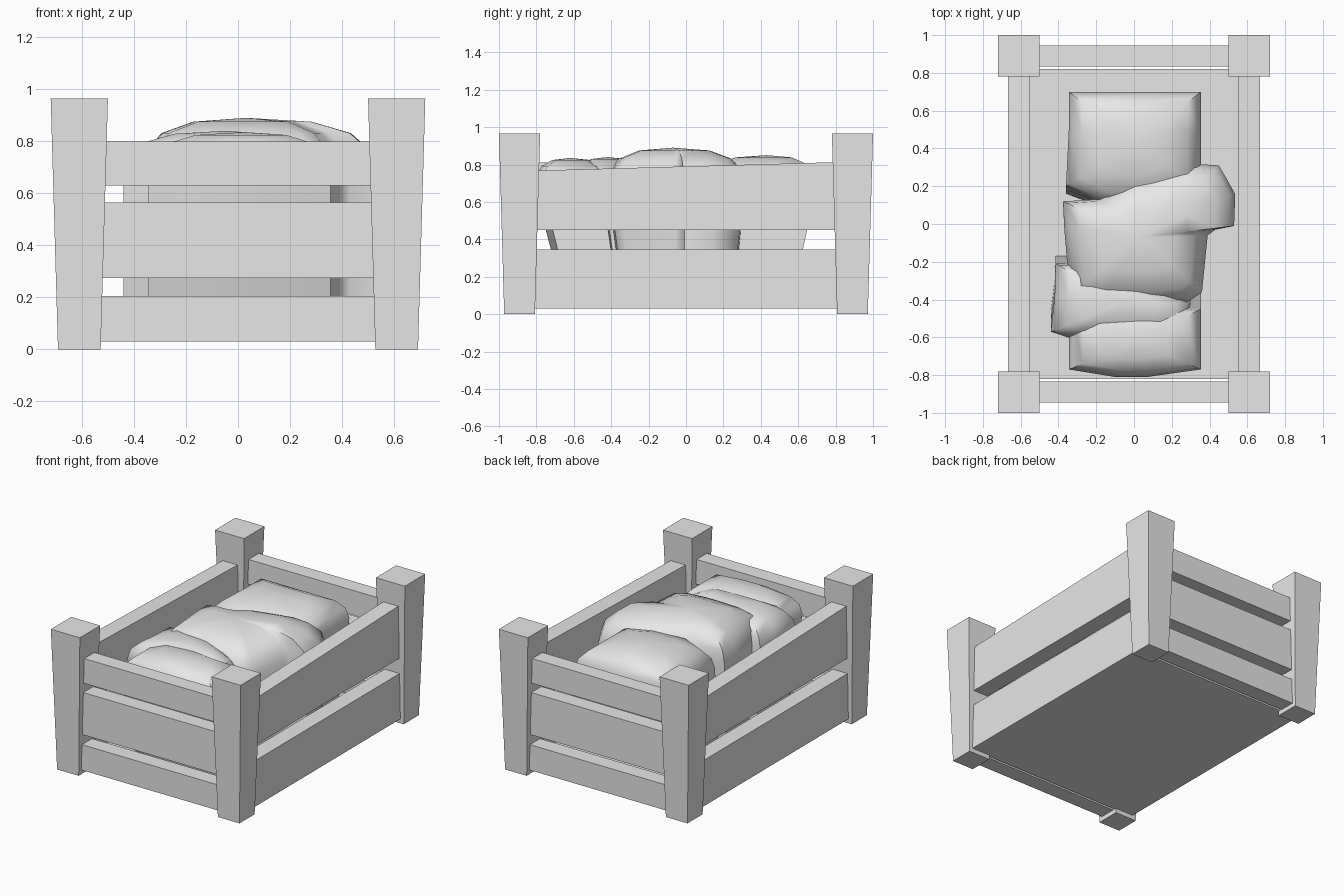
import bpy, bmesh, math
from mathutils import Vector

cube = bpy.data.objects.get("Cube")
if cube:
    bpy.data.objects.remove(cube, do_unlink=True)

grey = bpy.data.materials.new("plain_grey")
grey.use_nodes = True
grey.diffuse_color = (0.8, 0.8, 0.8, 1)
grey.node_tree.nodes["Principled BSDF"].inputs["Base Color"].default_value = (0.8, 0.8, 0.8, 1)


def finish(name, bm, smooth=False):
    bmesh.ops.recalc_face_normals(bm, faces=bm.faces)
    mesh = bpy.data.meshes.new(name)
    bm.to_mesh(mesh)
    bm.free()
    mesh.materials.append(grey)
    ob = bpy.data.objects.new(name, mesh)
    bpy.context.collection.objects.link(ob)
    if smooth:
        bpy.ops.object.select_all(action="DESELECT")
        ob.select_set(True)
        bpy.context.view_layer.objects.active = ob
        bpy.ops.object.shade_smooth_by_angle(angle=math.radians(60))
    return ob


def box(name, low, high, edit=None):
    """Box between two corners; edit may reshape each vertex."""
    bm = bmesh.new()
    bmesh.ops.create_cube(bm, size=1)
    low, high = Vector(low), Vector(high)
    for v in bm.verts:
        v.co = (low + high) / 2 + v.co * (high - low)
        if edit:
            edit(v.co)
    return finish(name, bm)


# Corner posts, wider at the top
for sx, side in ((-1, "right"), (1, "left")):
    for sy, end in ((-1, "front"), (1, "back")):
        def flare(co, cx=sx * 0.61, cy=sy * 0.89):
            half = 0.11 if co.z > 0.5 else 0.082
            co.x = cx + math.copysign(half, co.x - cx)
            co.y = cy + math.copysign(half, co.y - cy)
        box(f"{end}_{side}_post", (sx * 0.61 - 0.1, sy * 0.89 - 0.1, 0),
            (sx * 0.61 + 0.1, sy * 0.89 + 0.1, 0.965), flare)

# Three slats on each end
for sy, end in ((-1, "front"), (1, "back")):
    for part, z0, z1 in (("lower", 0.03, 0.205), ("middle", 0.275, 0.565), ("upper", 0.63, 0.8)):
        box(f"{end}_{part}_slat", (-0.56, sy * 0.89 - 0.055, z0), (0.56, sy * 0.89 + 0.055, z1))

# Two slats on each side; the upper one has a sloping top edge
for sx, side in ((-1, "right"), (1, "left")):
    def slope(co, s=sx):
        if co.z > 0.6:
            co.z = 0.79 + 0.028 * s * co.y
    box(f"{side}_lower_slat", (sx * 0.61 - 0.057, -0.85, 0.03), (sx * 0.61 + 0.057, 0.85, 0.345))
    box(f"{side}_upper_slat", (sx * 0.61 - 0.057, -0.85, 0.45), (sx * 0.61 + 0.057, 0.85, 0.79), slope)

# Floor board
box("floor_board", (-0.56, -0.82, 0.03), (0.56, 0.82, 0.09))


def sack(name, outline, peak):
    """Bulging sack: outline rings that lean outward, closed by a dome."""
    bm = bmesh.new()
    px, py, top = peak
    rings = []
    levels = [(0.08, 1), (0.4, 1), (0.68, 1)]
    levels += [(0.68 + (top - 0.68) * h, s) for h, s in ((0.4, 0.95), (0.72, 0.8), (0.93, 0.5))]
    for z, s in levels:
        lean = 0.78 + 0.22 * min(z / 0.68, 1)
        rings.append([bm.verts.new((px + (x - px) * s, (py + (y - py) * s) * lean, z))
                      for x, y in outline])
    n = len(outline)
    for a, b in zip(rings, rings[1:]):
        for i in range(n):
            j = (i + 1) % n
            bm.faces.new((a[i], a[j], b[j], b[i]))
    tip = bm.verts.new(peak)
    for i in range(n):
        bm.faces.new((rings[-1][i], rings[-1][(i + 1) % n], tip))
    bm.faces.new(rings[0])
    finish(name, bm, True)


# Sacks packed from front to back
sack("front_sack", [(-0.345, -0.77), (-0.1, -0.81), (0.07, -0.81), (0.355, -0.77),
                    (0.355, -0.45), (0, -0.4), (-0.345, -0.45)], (0.02, -0.62, 0.835))
sack("folded_sack", [(-0.44, -0.57), (-0.35, -0.6), (0, -0.6), (0.27, -0.58), (0.3, -0.42),
                     (0, -0.25), (-0.37, -0.21), (-0.415, -0.21), (-0.42, -0.38)],
     (-0.05, -0.42, 0.84))
sack("middle_sack", [(-0.34, -0.38), (-0.2, -0.42), (0.1, -0.43), (0.29, -0.41), (0.36, -0.36),
                     (0.39, -0.06), (0.43, -0.03), (0.53, -0.01), (0.535, 0.16), (0.45, 0.31),
                     (0.3, 0.32), (0, 0.25), (-0.2, 0.13), (-0.375, 0.12), (-0.37, -0.01)],
     (0.03, -0.07, 0.89))
sack("back_sack", [(-0.36, 0.2), (-0.15, 0.1), (0.15, 0.1), (0.355, 0.2), (0.355, 0.5),
                   (0.355, 0.7), (0, 0.7), (-0.345, 0.7), (-0.345, 0.5)], (0, 0.43, 0.85))
